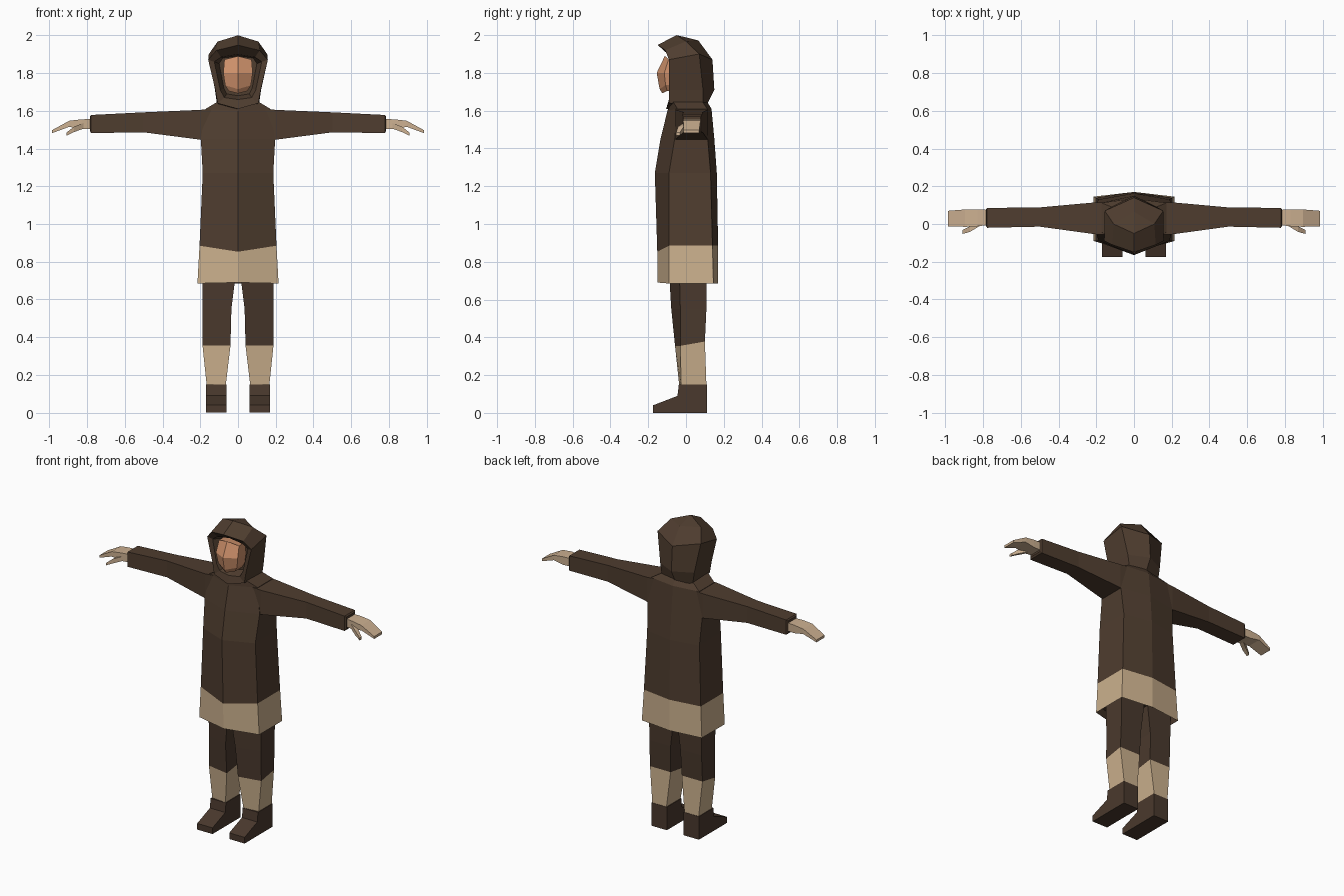
import bpy, bmesh


def material(name, rgb):
    m = bpy.data.materials.new(name)
    lin = [((c / 255 + 0.055) / 1.055) ** 2.4 for c in rgb]
    m.diffuse_color = (*lin, 1)
    return m


BROWN = material("brown hide", (79, 61, 47))
DARK = material("dark brown leather", (74, 57, 45))
FUR = material("tan fur", (203, 176, 141))
MITT = material("light skin tan", (204, 176, 145))
SKIN = material("face skin", (208, 146, 108))


def loft(name, rings, mats, bands=None, caps=(True, True)):
    """Skin a closed tube through rings of equal length, one material per band."""
    bm = bmesh.new()
    vs = [[bm.verts.new(p) for p in r] for r in rings]
    n = len(rings[0])
    for i in range(len(rings) - 1):
        for j in range(n):
            k = (j + 1) % n
            f = bm.faces.new((vs[i][j], vs[i][k], vs[i + 1][k], vs[i + 1][j]))
            f.material_index = bands[i] if bands else 0
    if caps[0]:
        bm.faces.new(vs[0]).material_index = bands[0] if bands else 0
    if caps[1]:
        bm.faces.new(vs[-1]).material_index = bands[-1] if bands else 0
    bmesh.ops.remove_doubles(bm, verts=bm.verts, dist=1e-4)
    bmesh.ops.recalc_face_normals(bm, faces=bm.faces)
    me = bpy.data.meshes.new(name)
    bm.to_mesh(me)
    bm.free()
    for m in mats:
        me.materials.append(m)
    ob = bpy.data.objects.new(name, me)
    bpy.context.collection.objects.link(ob)
    return ob


def pair(name, rings, mats, bands=None):
    """Build a part on +x and its mirror on -x."""
    for side, s in (("left", 1), ("right", -1)):
        loft(f"{side}_{name}", [[(s * x, y, z) for x, y, z in r] for r in rings], mats, bands)


# Coat: six-sided body; half width, front centre, front corner, back corner,
# back centre, then height at centre front / at corners
def coat_ring(w, fc, f, b, bc, zc, z):
    return [(0, fc, zc), (w, f, z), (w, b, z), (0, bc, z), (-w, b, z), (-w, f, z)]


coat = [
    coat_ring(0.200, -0.140, -0.08, 0.135, 0.155, 0.73, 0.73),
    coat_ring(0.215, -0.150, -0.09, 0.145, 0.170, 0.69, 0.685),
    coat_ring(0.204, -0.152, -0.09, 0.140, 0.170, 0.853, 0.885),
    coat_ring(0.187, -0.165, -0.09, 0.130, 0.163, 1.27, 1.27),
    coat_ring(0.197, -0.135, -0.06, 0.115, 0.150, 1.45, 1.45),
    coat_ring(0.172, -0.098, -0.045, 0.112, 0.135, 1.60, 1.61),
    coat_ring(0.105, -0.085, -0.07, 0.085, 0.110, 1.625, 1.65),
]
loft("coat", coat, [BROWN, FUR], [0, 1, 0, 0, 0, 0])


# Sleeves: box sections along x
def arm_ring(x, y0, y1, z0, z1):
    return [(x, y0, z0), (x, y1, z0), (x, y1, z1), (x, y0, z1)]


pair("sleeve", [
    arm_ring(0.14, -0.055, 0.115, 1.437, 1.61),
    arm_ring(0.20, -0.055, 0.115, 1.447, 1.605),
    arm_ring(0.50, -0.014, 0.088, 1.486, 1.592),
    arm_ring(0.778, -0.020, 0.085, 1.482, 1.578),
    arm_ring(0.785, -0.012, 0.078, 1.492, 1.570),
], [BROWN])

# Hands: bent palm and fingers, plus a thumb pointing forward and down
pair("hand", [
    arm_ring(0.77, -0.005, 0.075, 1.505, 1.556),
    arm_ring(0.83, -0.012, 0.077, 1.503, 1.555),
    arm_ring(0.895, -0.015, 0.077, 1.515, 1.547),
    arm_ring(0.985, -0.012, 0.070, 1.482, 1.498),
], [MITT])
pair("thumb", [
    arm_ring(0.82, -0.012, 0.020, 1.505, 1.535),
    arm_ring(0.87, -0.042, -0.012, 1.487, 1.516),
    arm_ring(0.91, -0.053, -0.033, 1.468, 1.484),
], [MITT])


# Legs: inner x, outer x, inner front y, outer front y, back y, front z, back z
def leg_ring(xi, xo, fi, fo, b, zf, zb):
    return [(xi, fi, zf), (xo, fo, zf), (xo, b, zb), (xi, b, zb)]


pair("leg", [
    leg_ring(0.010, 0.188, -0.090, -0.035, 0.110, 0.75, 0.75),
    leg_ring(0.035, 0.187, -0.078, -0.030, 0.108, 0.55, 0.55),
    leg_ring(0.040, 0.188, -0.058, -0.030, 0.100, 0.355, 0.378),
    leg_ring(0.065, 0.166, -0.036, -0.026, 0.108, 0.145, 0.145),
], [DARK, FUR], [0, 0, 1])

# Boots: side profile extruded across the foot
boot = [(-0.175, 0), (-0.175, 0.04), (-0.045, 0.09), (-0.038, 0.15), (0.11, 0.15), (0.11, 0)]
pair("boot", [[(x, y, z) for y, z in boot] for x in (0.06, 0.17)], [DARK])


# Hood: arches from the back seam forward over the brim, then into the recess
def arch(half, bottom, top):
    return ([bottom] + half + [top] + [(-x, y, z) for x, y, z in reversed(half)])


hood = [
    arch([(0, 0.115, 1.64), (0, 0.150, 1.71), (0, 0.140, 1.87), (0, 0.065, 1.972)],
         (0, 0.115, 1.64), (0, 0.065, 1.972)),
    arch([(0.110, 0.09, 1.625), (0.122, 0.09, 1.71), (0.155, 0.070, 1.90), (0.108, 0.0, 1.967)],
         (0, 0.06, 1.61), (0, -0.05, 2.0)),
    arch([(0.108, -0.09, 1.64), (0.120, -0.09, 1.71), (0.158, -0.09, 1.87), (0.115, -0.11, 1.92)],
         (0, -0.105, 1.61), (0, -0.150, 1.948)),
    arch([(0.072, -0.085, 1.67), (0.094, -0.085, 1.71), (0.126, -0.08, 1.86), (0.090, -0.08, 1.885)],
         (0, -0.09, 1.66), (0, -0.085, 1.90)),
    arch([(0.060, -0.03, 1.69), (0.075, -0.03, 1.72), (0.100, -0.03, 1.85), (0.080, -0.03, 1.88)],
         (0, -0.03, 1.68), (0, -0.03, 1.89)),
]
loft("hood", hood, [BROWN], caps=(False, True))


# Face: ridged block with brow, nose and chin levels
def face_ring(w, nose, cheek, z, zs):
    return [(0, nose, z), (w, cheek, zs), (w, -0.02, zs), (-w, -0.02, zs), (-w, cheek, zs)]


loft("face", [
    face_ring(0.050, -0.125, -0.10, 1.692, 1.705),
    face_ring(0.068, -0.140, -0.108, 1.715, 1.735),
    face_ring(0.078, -0.155, -0.115, 1.80, 1.80),
    face_ring(0.072, -0.112, -0.092, 1.89, 1.872),
], [SKIN])
